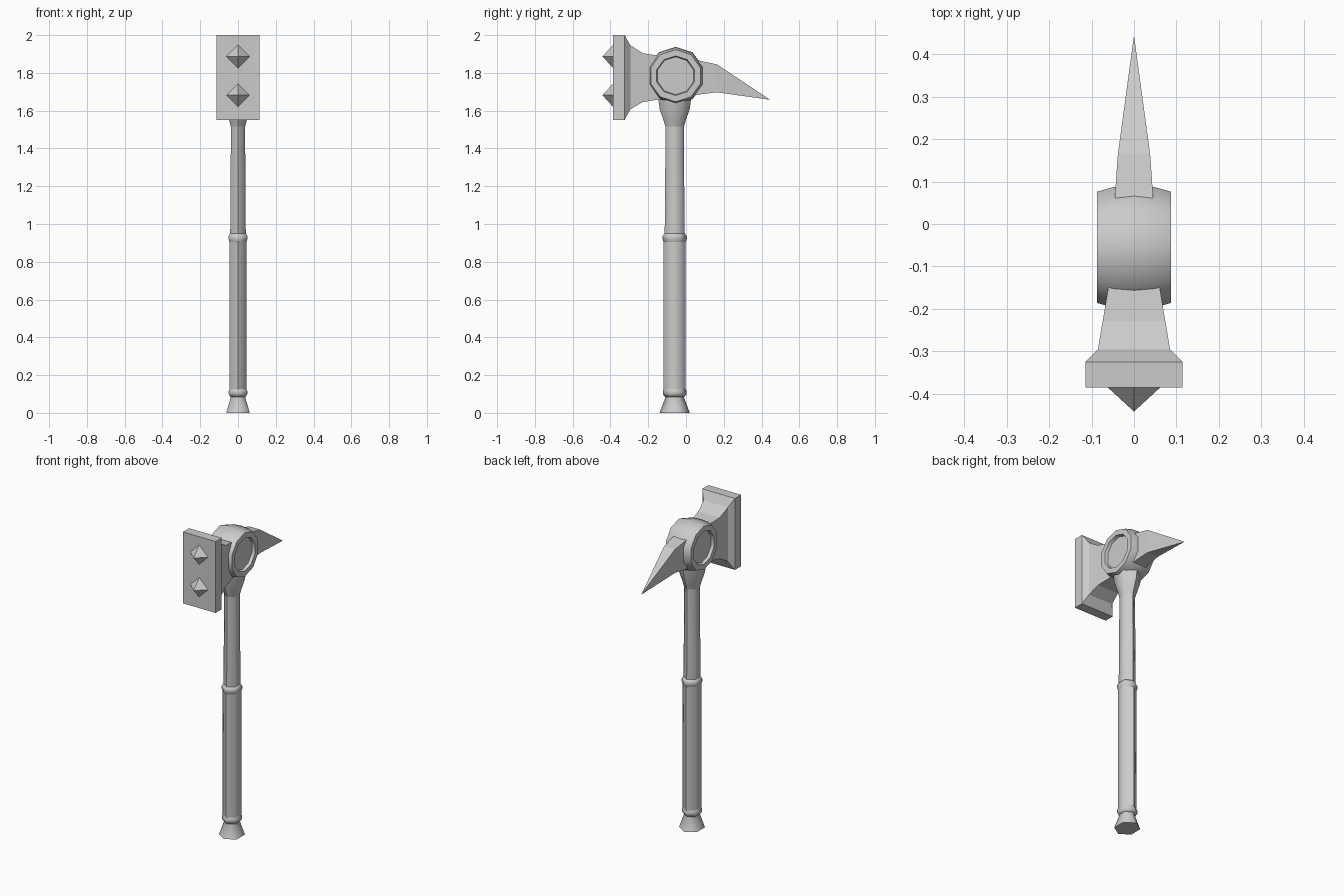
import bpy, bmesh
from math import sin, cos, pi, radians

if "Cube" in bpy.data.objects:
    bpy.data.objects.remove(bpy.data.objects["Cube"])

steel = bpy.data.materials.new("grey steel")
steel.use_nodes = True
GREY = (0.6, 0.6, 0.6, 1)
steel.diffuse_color = GREY
steel.node_tree.nodes["Principled BSDF"].inputs["Base Color"].default_value = GREY


def loft(name, rings, smooth=None):
    """Skin a series of equal rings and cap both ends."""
    bm = bmesh.new()
    loops = [[bm.verts.new(p) for p in ring] for ring in rings]
    for a, b in zip(loops, loops[1:]):
        for i in range(len(a)):
            j = (i + 1) % len(a)
            bm.faces.new((a[i], a[j], b[j], b[i]))
    bm.faces.new(loops[0])
    bm.faces.new(loops[-1])
    bmesh.ops.recalc_face_normals(bm, faces=bm.faces)
    mesh = bpy.data.meshes.new(name)
    bm.to_mesh(mesh)
    bm.free()
    mesh.materials.append(steel)
    obj = bpy.data.objects.new(name, mesh)
    bpy.context.collection.objects.link(obj)
    if smooth:
        bpy.ops.object.select_all(action="DESELECT")
        obj.select_set(True)
        bpy.context.view_layer.objects.active = obj
        bpy.ops.object.shade_smooth_by_angle(angle=radians(smooth))
    return obj


def hexagon(z, r):
    """Slightly flattened hexagon with its points fore and aft."""
    return [(0.9 * r * sin(k * pi / 3), -0.06 + r * cos(k * pi / 3), z) for k in range(6)]


def decagon(x, r):
    return [(x, -0.055 + r * sin(k * pi / 5), 1.785 + r * cos(k * pi / 5)) for k in range(10)]


def box_ring(y, half, low, high):
    return [(-half, y, low), (half, y, low), (half, y, high), (-half, y, high)]


# Handle parts, each a profile of (height, radius)
handle_parts = {
    "pommel": [(0, 0.08), (0.08, 0.05), (0.1, 0.052)],
    "lower_band": [(0.085, 0.052), (0.1, 0.063), (0.115, 0.063), (0.13, 0.057)],
    "grip": [(0.11, 0.058), (0.92, 0.058)],
    "upper_band": [(0.905, 0.058), (0.92, 0.064), (0.935, 0.064), (0.95, 0.054)],
    "shaft": [(0.93, 0.053), (1.4, 0.049), (1.54, 0.049)],
    "collar": [(1.515, 0.049), (1.545, 0.058), (1.61, 0.08), (1.67, 0.088)],
}
for name, profile in handle_parts.items():
    loft(name, [hexagon(z, r) for z, r in profile], smooth=62)

# Round hub with a recessed disc on each side
side = [(0.068, 0.1), (0.087, 0.105), (0.087, 0.138), (0.05, 0.149)]
hub_profile = side + [(0, 0.153)] + [(-x, r) for x, r in reversed(side)]
loft("hub", [decagon(x, r) for x, r in hub_profile], smooth=40)

# Hammer head: plate, bevel and curved neck
loft("hammer_head", [box_ring(*s) for s in (
    (-0.386, 0.114, 1.55, 2.0),
    (-0.325, 0.114, 1.55, 2.0),
    (-0.295, 0.085, 1.607, 1.947),
    (-0.23, 0.074, 1.645, 1.905),
    (-0.14, 0.059, 1.66, 1.89),
    (-0.08, 0.05, 1.67, 1.88))])

# Pyramid studs on the striking face
for name, z in (("upper_stud", 1.887), ("lower_stud", 1.682)):
    loft(name, [[(r * sin(k * pi / 2), y, z + r * cos(k * pi / 2)) for k in range(4)]
                for y, r in ((-0.38, 0.068), (-0.442, 0.0005))])

# Rear spike
loft("rear_spike", [box_ring(*s) for s in (
    (-0.02, 0.05, 1.67, 1.885),
    (0.08, 0.044, 1.687, 1.863),
    (0.165, 0.038, 1.697, 1.845),
    (0.441, 0.0005, 1.658, 1.661))])
